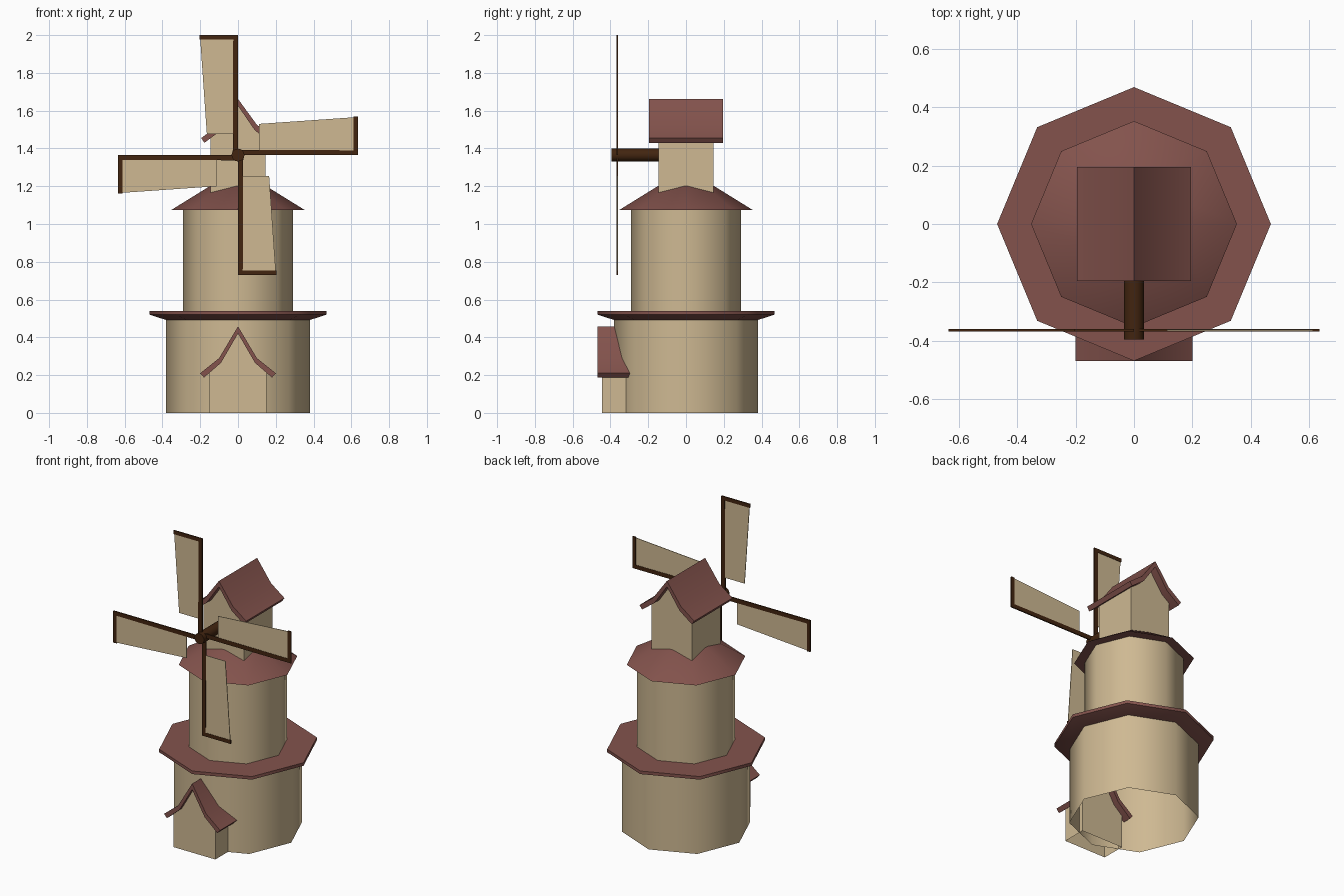
import bpy, bmesh, math

cube = bpy.data.objects.get("Cube")
if cube:
    bpy.data.objects.remove(cube, do_unlink=True)


def material(name, rgb):
    mat = bpy.data.materials.new(name)
    mat.use_nodes = True
    mat.diffuse_color = (*rgb, 1)
    mat.node_tree.nodes["Principled BSDF"].inputs["Base Color"].default_value = (*rgb, 1)
    return mat


PLASTER = material("warm plaster", (0.62, 0.485, 0.29))
ROOF = material("red roof", (0.228, 0.086, 0.073))
WOOD = material("dark wood", (0.054, 0.018, 0.005))


def finish(name, bm, mat, angle=None):
    bmesh.ops.recalc_face_normals(bm, faces=bm.faces)
    mesh = bpy.data.meshes.new(name)
    bm.to_mesh(mesh)
    bm.free()
    mesh.materials.append(mat)
    obj = bpy.data.objects.new(name, mesh)
    bpy.context.collection.objects.link(obj)
    if angle:
        bpy.ops.object.select_all(action="DESELECT")
        obj.select_set(True)
        bpy.context.view_layer.objects.active = obj
        bpy.ops.object.shade_smooth_by_angle(angle=math.radians(angle))
    return obj


def lathe(name, profile, mat, sides=8, open_bottom=False):
    """Stack rings of (radius, z), from the bottom up."""
    bm = bmesh.new()
    turns = [i * math.tau / sides for i in range(sides)]
    rings = [[bm.verts.new((r * math.cos(a), r * math.sin(a), z)) for a in turns]
             for r, z in profile]
    for low, high in zip(rings, rings[1:]):
        for i in range(sides):
            j = (i + 1) % sides
            bm.faces.new((low[i], low[j], high[j], high[i]))
    bm.faces.new(rings[-1])
    if not open_bottom:
        bm.faces.new(rings[0])
    return finish(name, bm, mat, 50)


def prism(name, outline, y0, y1, mat, angle=None, open_bottom=False):
    """Extrude an (x, z) outline along y; its closing edge is the bottom."""
    bm = bmesh.new()
    front = [bm.verts.new((x, y0, z)) for x, z in outline]
    back = [bm.verts.new((x, y1, z)) for x, z in outline]
    bm.faces.new(front)
    bm.faces.new(back)
    n = len(outline)
    for i in range(n - 1 if open_bottom else n):
        j = (i + 1) % n
        bm.faces.new((front[i], front[j], back[j], back[i]))
    return finish(name, bm, mat, angle)


def mirrored(half):
    """Complete a half line running from the eave to the ridge at x = 0."""
    return half + [(-x, z) for x, z in reversed(half[:-1])]


def flared_roof(name, outer, inner, y0, y1):
    prism(name, mirrored(outer) + mirrored(inner)[::-1], y0, y1, ROOF, 30)


# Tower and its skirts
lathe("lower_tower", [(0.38, 0), (0.38, 0.5)], PLASTER, open_bottom=True)
lathe("gallery_ledge", [(0.375, 0.49), (0.468, 0.52), (0.468, 0.54)], ROOF)
lathe("upper_tower", [(0.29, 0.53), (0.29, 1.09)], PLASTER)
lathe("tower_roof", [(0.352, 1.075), (0.15, 1.2)], ROOF)

# Cap house
prism("cap_house", mirrored([(0.145, 1.13), (0.145, 1.465), (0.1, 1.5), (0, 1.635)]),
      -0.145, 0.145, PLASTER)
flared_roof("cap_roof", [(0.195, 1.455), (0.1, 1.525), (0, 1.662)],
            [(0.178, 1.43), (0.09, 1.495), (0, 1.625)], -0.195, 0.195)

# Entrance porch
prism("porch", mirrored([(0.15, 0), (0.15, 0.22), (0.092, 0.27), (0, 0.43)]),
      -0.445, -0.29, PLASTER, open_bottom=True)
flared_roof("porch_roof", [(0.2, 0.21), (0.1, 0.29), (0, 0.458)],
            [(0.18, 0.187), (0.09, 0.265), (0, 0.42)], -0.468, -0.25)

# Sail shaft
HUB_Z = 1.365
SAIL_Y = -0.363
shaft = lathe("sail_shaft", [(0.034, 0.14), (0.034, 0.395)], WOOD, sides=16)
shaft.rotation_euler.x = math.pi / 2
shaft.location.z = HUB_Z

# Four sails around the shaft: spar, end bar and tapered cloth
sail_parts = {
    "spar": ([(-0.028, -0.02), (0, -0.02), (0, 0.635), (-0.025, 0.635)], 0.004, WOOD),
    "end_bar": ([(-0.204, 0.611), (-0.02, 0.611), (-0.02, 0.635), (-0.204, 0.635)], 0.004, WOOD),
    "cloth": ([(-0.165, 0.112), (-0.02, 0.112), (-0.02, 0.615), (-0.2, 0.615)], 0.002, PLASTER),
}
for i, side in enumerate(("top", "left", "bottom", "right")):
    for part, (outline, half, mat) in sail_parts.items():
        obj = prism(f"{side}_sail_{part}", outline, -half, half, mat)
        obj.location = (0, SAIL_Y, HUB_Z)
        obj.rotation_euler.y = math.pi / 2 * (1 + i) - math.pi / 2
